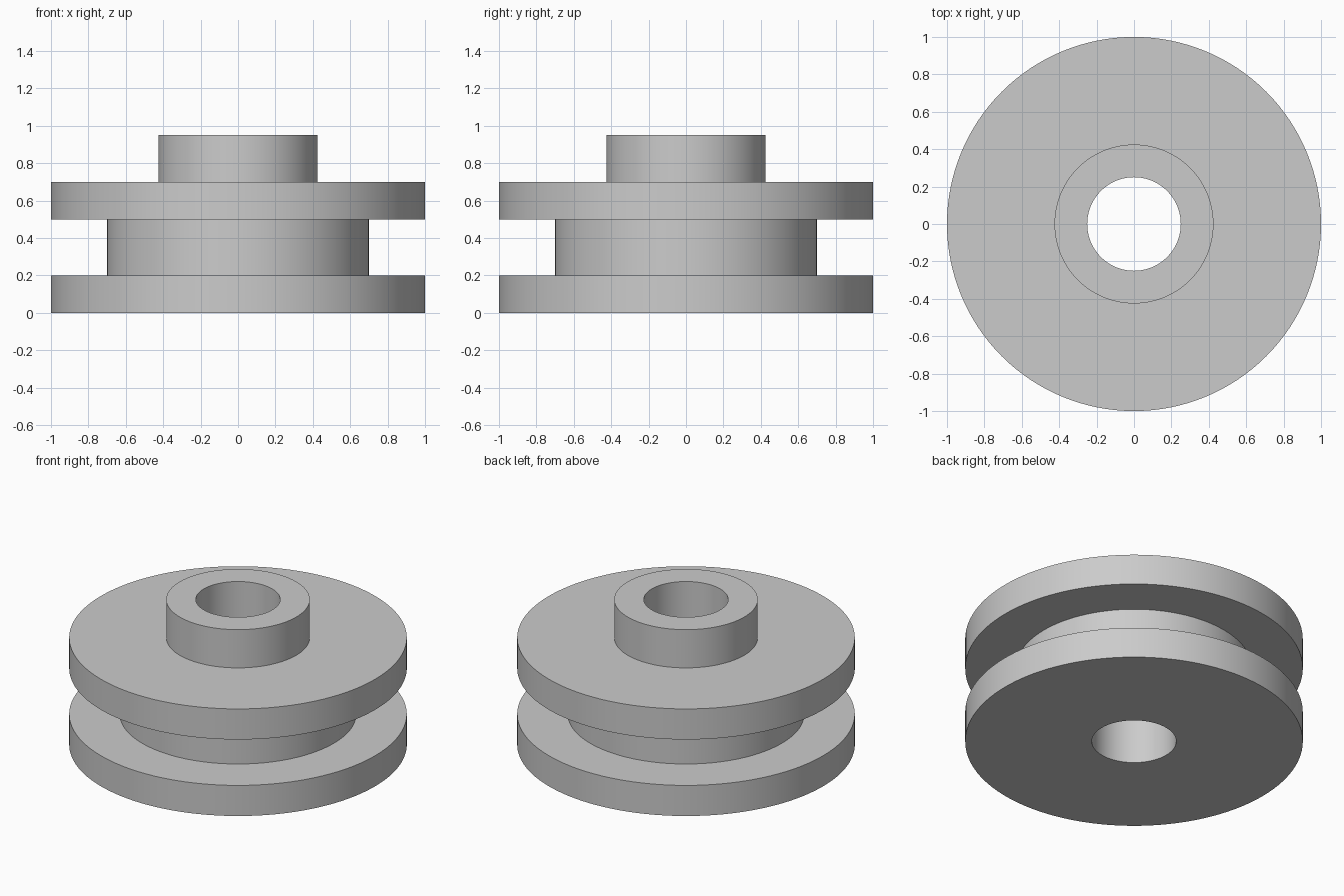
import bpy
import bmesh
from math import cos, sin, tau, radians

cube = bpy.data.objects.get("Cube")
if cube:
    bpy.data.objects.remove(cube, do_unlink=True)

SEGMENTS = 128
BORE, HUB, GROOVE, FLANGE = 0.25, 0.425, 0.70, 1.0

# One plain grey for the whole part
grey = bpy.data.materials.new("plain grey")
grey.use_nodes = True
colour = (0.6, 0.6, 0.6, 1)
grey.diffuse_color = colour
grey.node_tree.nodes["Principled BSDF"].inputs["Base Color"].default_value = colour


def lathe(name, profile):
    """Revolve a closed (radius, z) profile around the z axis."""
    bm = bmesh.new()
    rings = []
    for i in range(SEGMENTS):
        a = tau * i / SEGMENTS
        rings.append([bm.verts.new((r * cos(a), r * sin(a), z)) for r, z in profile])
    count = len(profile)
    for i, ring in enumerate(rings):
        after = rings[(i + 1) % SEGMENTS]
        for j in range(count):
            k = (j + 1) % count
            bm.faces.new((ring[j], after[j], after[k], ring[k]))
    bmesh.ops.recalc_face_normals(bm, faces=bm.faces)
    mesh = bpy.data.meshes.new(name)
    bm.to_mesh(mesh)
    bm.free()
    mesh.materials.append(grey)
    obj = bpy.data.objects.new(name, mesh)
    bpy.context.collection.objects.link(obj)
    bpy.ops.object.select_all(action="DESELECT")
    obj.select_set(True)
    bpy.context.view_layer.objects.active = obj
    bpy.ops.object.shade_smooth_by_angle(angle=radians(30))
    return obj


# Two flanges, groove, raised hub and through bore in one turned body
lathe("grooved_pulley", [
    (BORE, 0), (FLANGE, 0), (FLANGE, 0.2),
    (GROOVE, 0.2), (GROOVE, 0.5),
    (FLANGE, 0.5), (FLANGE, 0.7),
    (HUB, 0.7), (HUB, 0.95), (BORE, 0.95),
])
